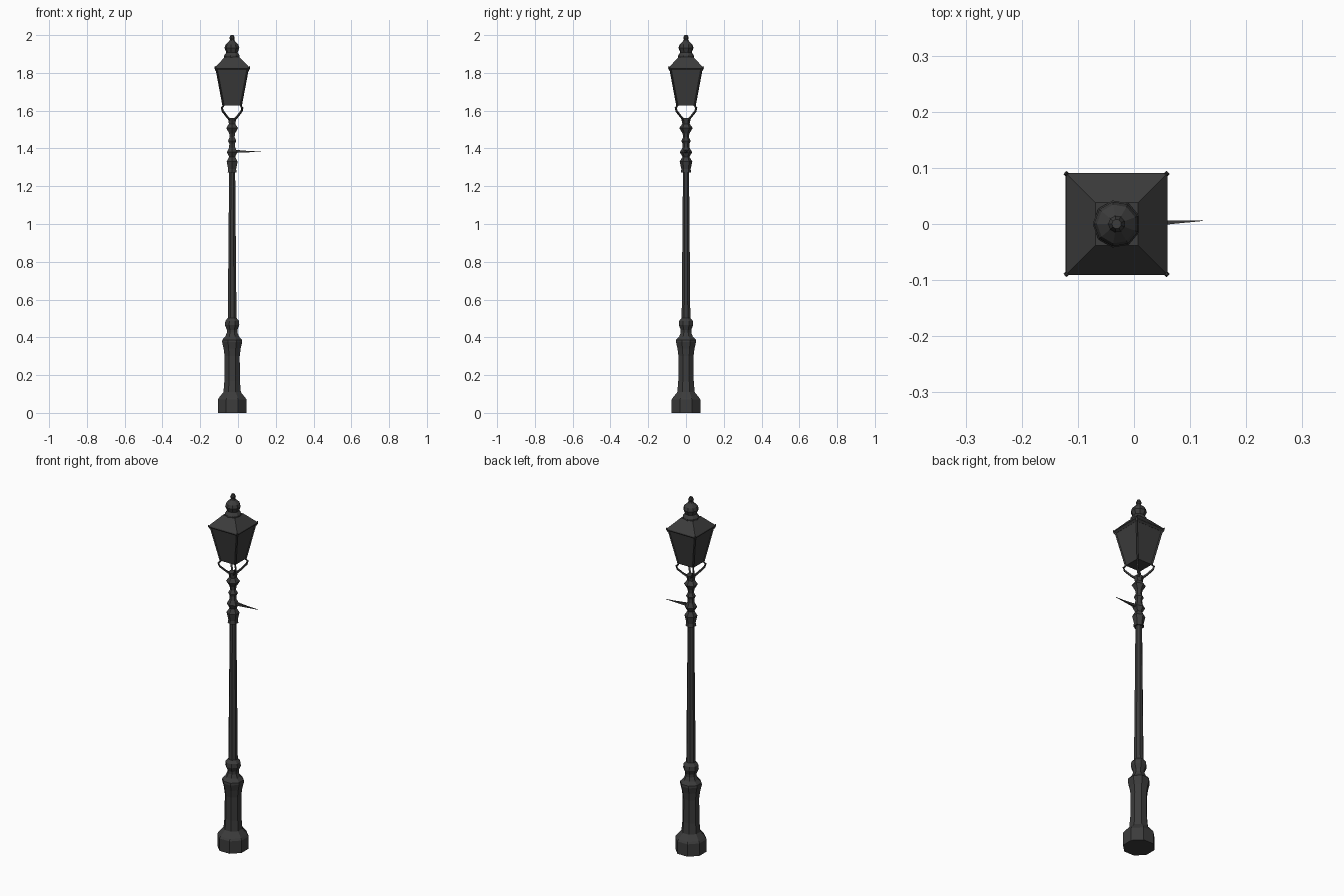
import bpy, bmesh, math
from mathutils import Vector

if "Cube" in bpy.data.objects:
    bpy.data.objects.remove(bpy.data.objects["Cube"])

CX = -0.031  # the post axis


def finish(name, bm):
    bmesh.ops.recalc_face_normals(bm, faces=bm.faces)
    me = bpy.data.meshes.new(name)
    bm.to_mesh(me)
    bm.free()
    ob = bpy.data.objects.new(name, me)
    ob.location.x = CX
    bpy.context.collection.objects.link(ob)
    return ob


def turned(name, profile, sides):
    """Stack of polygon rings from (half width, height) pairs."""
    bm = bmesh.new()
    k = 1 / math.cos(math.pi / sides)
    rings = []
    for r, z in profile:
        angs = [2 * math.pi * (i + 0.5) / sides for i in range(sides)]
        rings.append([bm.verts.new((r * k * math.cos(a), r * k * math.sin(a), z)) for a in angs])
    for a, b in zip(rings, rings[1:]):
        for i in range(sides):
            j = (i + 1) % sides
            bm.faces.new((a[i], a[j], b[j], b[i]))
    bm.faces.new(rings[0])
    bm.faces.new(rings[-1])
    return finish(name, bm)


def bars(name, paths, sides=4):
    """Tapered bars; each path is a list of (point, radius)."""
    bm = bmesh.new()
    for path in paths:
        pts = [Vector(p) for p, _ in path]
        rings = []
        for i, (p, r) in enumerate(path):
            d = (pts[min(i + 1, len(pts) - 1)] - pts[max(i - 1, 0)]).normalized()
            u = d.cross(Vector((0, 0, 1)) if abs(d.z) < 0.95 else Vector((1, -1, 0))).normalized()
            v = d.cross(u)
            rings.append([bm.verts.new(pts[i] + r * (math.cos(t) * u + math.sin(t) * v))
                          for t in [2 * math.pi * (n + 0.5) / sides for n in range(sides)]])
        for a, b in zip(rings, rings[1:]):
            for i in range(sides):
                j = (i + 1) % sides
                bm.faces.new((a[i], a[j], b[j], b[i]))
        bm.faces.new(rings[0])
        bm.faces.new(rings[-1])
    return finish(name, bm)


# Pedestal, shaft and turned neck
parts = [
    turned("pedestal", [(.076, 0), (.076, .07), (.07, .08), (.046, .11), (.041, .17), (.040, .30),
                        (.045, .34), (.053, .375), (.052, .387), (.036, .405), (.028, .425),
                        (.028, .44), (.038, .465), (.036, .487), (.023, .503)], 8),
    turned("shaft", [(.023, .50), (.016, 1.28)], 8),
    turned("neck", [(.024, 1.272), (.021, 1.29), (.029, 1.33), (.016, 1.355), (.028, 1.38),
                    (.016, 1.405), (.015, 1.425), (.022, 1.44), (.013, 1.46), (.016, 1.48),
                    (.031, 1.508), (.017, 1.53), (.022, 1.56)], 6),
    # Lantern body, eave and sloping roof
    turned("lantern_body", [(.046, 1.627), (.082, 1.82)], 4),
    turned("lantern_roof", [(.082, 1.815), (.091, 1.824), (.090, 1.83), (.038, 1.885)], 4),
    # Vent cap and finial
    turned("finial", [(.040, 1.882), (.040, 1.892), (.029, 1.908), (.038, 1.932), (.033, 1.95),
                      (.015, 1.968), (.011, 1.976), (.014, 1.985), (.008, 2.0)], 9),
]

# Corner frame, cradle arms and roof corner tips
corners = [(sx, sy) for sx in (-1, 1) for sy in (-1, 1)]


def at_corners(path):
    return [[((sx * h, sy * h, z), r) for h, z, r in path] for sx, sy in corners]


parts.append(bars("lantern_frame", at_corners([(.046, 1.623, .005), (.083, 1.82, .005)])))
parts.append(bars("cradle_arms", at_corners([(.010, 1.55, .007), (.027, 1.568, .006),
                                             (.050, 1.598, .006), (.054, 1.615, .006),
                                             (.044, 1.628, .004)])))
parts.append(bars("roof_tips", at_corners([(.082, 1.812, .006), (.089, 1.827, .006),
                                           (.091, 1.835, .002)])))

# Ladder rest spike on the right
parts.append(bars("ladder_rest", [[((0, -.001, 1.385), .013), ((.05, 0, 1.384), .008),
                                   ((.10, .003, 1.383), .004), ((.153, .006, 1.383), .001)]]))

# Cast iron colour
iron = bpy.data.materials.new("dark_iron")
iron.diffuse_color = (.045, .045, .045, 1)
iron.use_nodes = True
iron.node_tree.nodes["Principled BSDF"].inputs["Base Color"].default_value = iron.diffuse_color
for ob in parts:
    ob.data.materials.append(iron)
